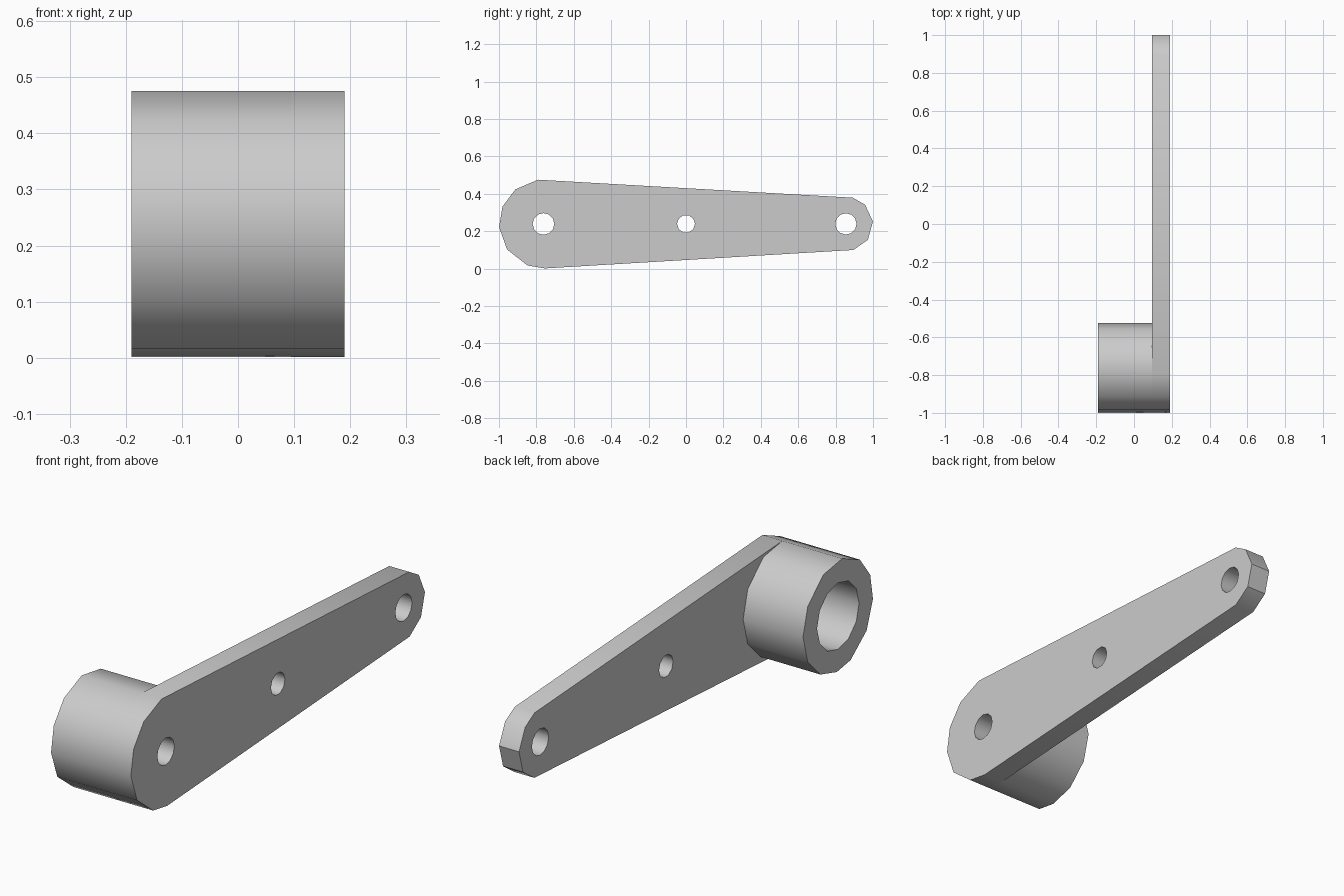
import bpy, bmesh
from math import cos, sin, radians

cube = bpy.data.objects.get("Cube")
if cube:
    bpy.data.objects.remove(cube)

GREY = (0.6, 0.6, 0.6, 1)
metal = bpy.data.materials.new("plain grey")
metal.use_nodes = True
metal.diffuse_color = GREY
metal.node_tree.nodes["Principled BSDF"].inputs["Base Color"].default_value = GREY

AXIS_Z = 0.239
BIG_Y, TIP_Y = -0.762, 0.855
BIG_R, TIP_R = 0.238, 0.145


def arc(y, r, angles):
    return [(y + r * cos(radians(a)), AXIS_Z + r * sin(radians(a))) for a in angles]


def circle(y, r, sides):
    return arc(y, r, [360 * i / sides for i in range(sides)])


def pierced_prism(name, loops, x0, x1):
    """Extrude an outline with holes along x."""
    bm = bmesh.new()
    for loop in loops:
        vs = [bm.verts.new((x0, y, z)) for y, z in loop]
        for a, b in zip(vs, vs[1:] + vs[:1]):
            bm.edges.new((a, b))
    bmesh.ops.triangle_fill(bm, use_beauty=True, edges=bm.edges[:], normal=(1, 0, 0))
    ext = bmesh.ops.extrude_face_region(bm, geom=bm.faces[:], use_keep_orig=True)
    moved = [v for v in ext["geom"] if isinstance(v, bmesh.types.BMVert)]
    bmesh.ops.translate(bm, verts=moved, vec=(x1 - x0, 0, 0))
    bmesh.ops.recalc_face_normals(bm, faces=bm.faces[:])
    mesh = bpy.data.meshes.new(name)
    bm.to_mesh(mesh)
    bm.free()
    mesh.materials.append(metal)
    obj = bpy.data.objects.new(name, mesh)
    bpy.context.collection.objects.link(obj)
    bpy.ops.object.select_all(action='DESELECT')
    obj.select_set(True)
    bpy.context.view_layer.objects.active = obj
    bpy.ops.object.shade_smooth_by_angle(angle=radians(38))
    return obj


# Faceted rounding shared by the wide end of the arm and the boss
wide_end = [97, 129, 157, 184, 215, 249, 272]

# Tapered arm with three through holes
outline = arc(BIG_Y, BIG_R, wide_end) + arc(TIP_Y, TIP_R, [-74, -36, 5, 45, 75])
pierced_prism("lever_arm", [
    outline,
    circle(BIG_Y, 0.058, 12),
    circle(0, 0.048, 10),
    circle(TIP_Y, 0.057, 12),
], 0.095, 0.19)

# Round boss with a wide bore that stops at the arm
pierced_prism("boss", [
    arc(BIG_Y, BIG_R, wide_end + [300, 330, 360, 390, 425]),
    circle(BIG_Y, 0.143, 12),
], -0.19, 0.095)
